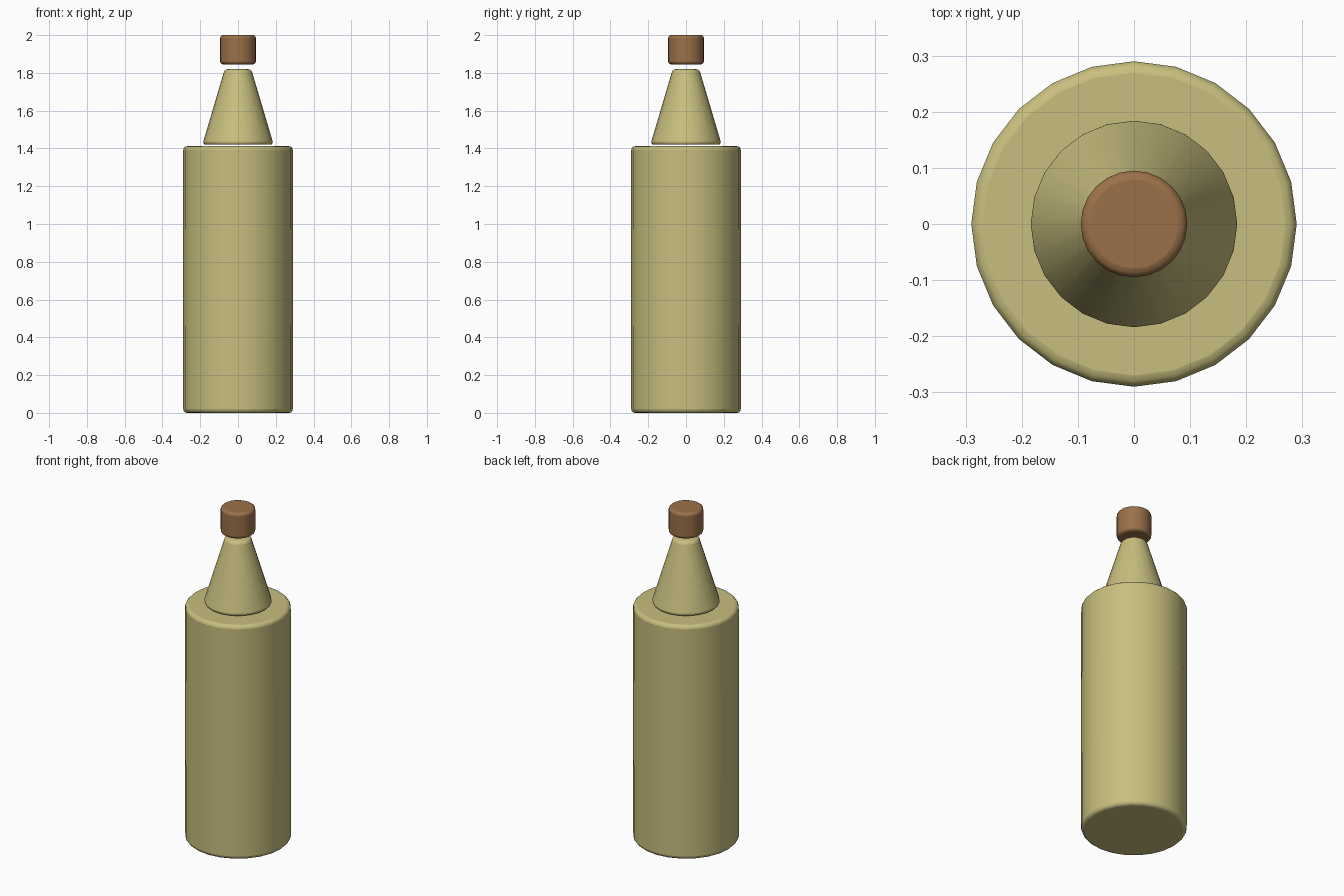
import bpy
import math

cube = bpy.data.objects.get("Cube")
if cube:
    bpy.data.objects.remove(cube, do_unlink=True)


def make_material(name, color):
    mat = bpy.data.materials.new(name)
    mat.use_nodes = True
    mat.diffuse_color = color
    mat.node_tree.nodes["Principled BSDF"].inputs["Base Color"].default_value = color
    return mat


def round_part(name, r_bottom, r_top, z_bottom, z_top, mat, bevel=0.0, fill="NGON"):
    """Upright turned part with softly rounded rims."""
    bpy.ops.mesh.primitive_cone_add(
        vertices=24, radius1=r_bottom, radius2=r_top, depth=z_top - z_bottom,
        end_fill_type=fill, location=(0, 0, (z_bottom + z_top) / 2))
    obj = bpy.context.object
    obj.name = name
    obj.data.materials.append(mat)
    if bevel:
        mod = obj.modifiers.new("rounded_rims", "BEVEL")
        mod.width = bevel
        mod.segments = 3
        mod.limit_method = "ANGLE"
        mod.angle_limit = math.radians(40)
    bpy.ops.object.shade_smooth_by_angle(angle=math.radians(40))
    return obj


glass = make_material("pale_olive", (0.58, 0.52, 0.21, 1))
cork = make_material("cork_brown", (0.33, 0.165, 0.065, 1))

# Bottle body with a flush label band
round_part("bottle_body", 0.29, 0.29, 0.0, 1.412, glass, 0.02)
round_part("label_band", 0.2904, 0.2904, 0.46, 0.97, glass, fill="NOTHING")

# Tapered neck, sitting just above the body
round_part("bottle_neck", 0.189, 0.07, 1.42, 1.82, glass, 0.018)

# Stopper hovering over the neck
round_part("stopper", 0.095, 0.095, 1.845, 2.0, cork, 0.016)
